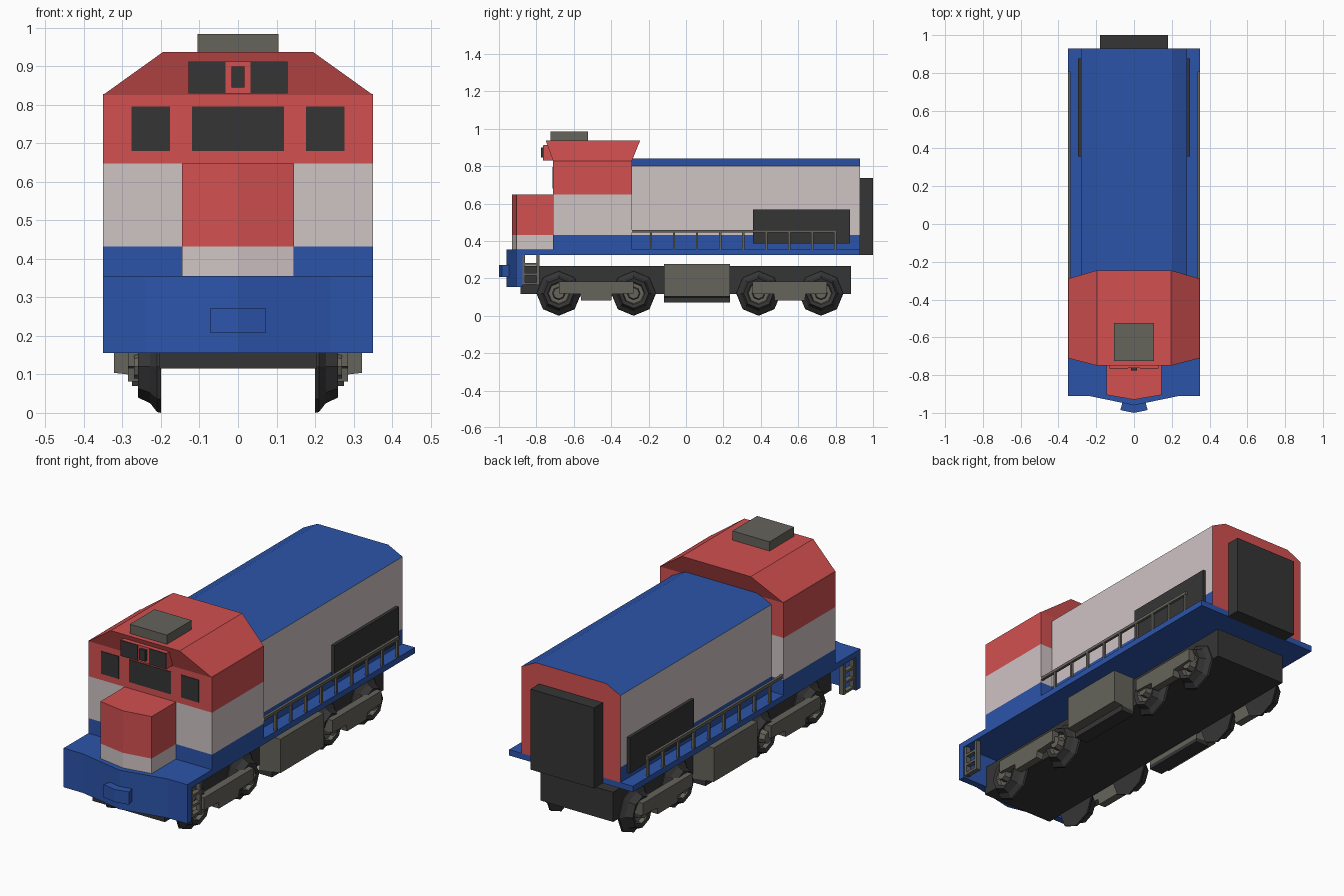
import bpy, bmesh, math
from mathutils import Vector

if "Cube" in bpy.data.objects:
    bpy.data.objects.remove(bpy.data.objects["Cube"])


def material(name, rgb):
    m = bpy.data.materials.new(name)
    lin = [((c / 255 + 0.055) / 1.055) ** 2.4 for c in rgb]
    m.diffuse_color = (*lin, 1)
    m.use_nodes = True
    m.node_tree.nodes["Principled BSDF"].inputs["Base Color"].default_value = m.diffuse_color
    return m


RED = material("red paint", (210, 80, 80))
BLUE = material("blue paint", (44, 84, 170))
WHITE = material("pale grey paint", (207, 195, 196))
DARK = material("dark metal", (53, 53, 53))
GREY = material("warm grey metal", (101, 99, 91))


def finish(name, bm, mats, rule=None):
    bmesh.ops.recalc_face_normals(bm, faces=bm.faces)
    if rule:
        for f in bm.faces:
            f.material_index = rule(f.calc_center_median(), f.normal)
    me = bpy.data.meshes.new(name)
    bm.to_mesh(me)
    bm.free()
    for m in mats:
        me.materials.append(m)
    ob = bpy.data.objects.new(name, me)
    bpy.context.collection.objects.link(ob)
    return ob


def prism(name, pts, axis, a, b, mats, rule=None, cuts=()):
    """Extrude a 2D outline from a to b along an axis; cut at heights for paint bands."""
    bm = bmesh.new()
    place = {'x': lambda u, v, w: (w, u, v), 'y': lambda u, v, w: (u, w, v),
             'z': lambda u, v, w: (u, v, w)}[axis]
    lo = [bm.verts.new(place(u, v, a)) for u, v in pts]
    hi = [bm.verts.new(place(u, v, b)) for u, v in pts]
    n = len(pts)
    bm.faces.new(lo)
    bm.faces.new(hi)
    for i in range(n):
        bm.faces.new((lo[i], lo[(i + 1) % n], hi[(i + 1) % n], hi[i]))
    for z in cuts:
        bmesh.ops.bisect_plane(bm, geom=bm.verts[:] + bm.edges[:] + bm.faces[:],
                               plane_co=(0, 0, z), plane_no=(0, 0, 1))
    return finish(name, bm, mats, rule)


def box(name, x0, x1, y0, y1, z0, z1, mat):
    return prism(name, [(x0, y0), (x1, y0), (x1, y1), (x0, y1)], 'z', z0, z1, [mat])


def mirror_pts(half):
    return half + [(-x, y) for x, y in reversed(half) if x != 0]


def mirror(ob):
    ob.modifiers.new("mirror", 'MIRROR').use_axis = (True, False, False)


BANDS = (0.432, 0.647)


def band(c, n):
    return 0 if c.z < BANDS[0] else 1 if c.z < BANDS[1] else 2


# Deck, front pilot and coupler
bow = [(0, -0.96), (0.07, -0.945), (0.24, -0.91), (0.35, -0.91)]
prism("deck", mirror_pts(bow + [(0.35, 0.93)]), 'z', 0.325, 0.355, [BLUE])
prism("front_pilot", mirror_pts(bow + [(0.35, -0.875)]), 'z', 0.155, 0.354, [BLUE])
prism("coupler", mirror_pts([(0, -1.0), (0.072, -0.985), (0.06, -0.94)]), 'z', 0.207, 0.272, [BLUE])

# Nose: pale base, red above
prism("nose", mirror_pts([(0, -0.93), (0.145, -0.905), (0.145, -0.70)]), 'z', 0.355, 0.647,
      [WHITE, RED], lambda c, n: int(c.z > BANDS[0]), BANDS[:1])

# Cab walls with three paint bands
prism("cab", [(-0.35, -0.71), (0.35, -0.71), (0.35, -0.29), (-0.35, -0.29)], 'z', 0.355, 0.828,
      [BLUE, WHITE, RED], band, BANDS)

# Cab roof: narrower at the top across, longer along the body
bm = bmesh.new()
for x, y0, y1, z in ((0.35, -0.71, -0.29, 0.826), (0.195, -0.75, -0.245, 0.937)):
    for sx in (-1, 1):
        for y in (y0, y1):
            bm.verts.new((sx * x, y, z))
bmesh.ops.convex_hull(bm, input=bm.verts)
bmesh.ops.dissolve_limit(bm, angle_limit=0.01, verts=bm.verts[:], edges=bm.edges[:])
finish("cab_roof", bm, [RED])
box("roof_unit", -0.105, 0.105, -0.725, -0.525, 0.93, 0.984, GREY)

# Windscreen panes
for nm, x0, x1 in (("left", -0.277, -0.176), ("centre", -0.119, 0.119), ("right", 0.176, 0.277)):
    box(nm + "_window", x0, x1, -0.713, -0.705, 0.68, 0.795, DARK)

# Headlight housing with side boards and lamp
box("headlight_housing", -0.129, 0.129, -0.762, -0.71, 0.83, 0.912, RED)
for s in (-1, 1):
    x0, x1 = sorted((s * 0.032, s * 0.129))
    box("side_board", x0, x1, -0.765, -0.758, 0.831, 0.911, DARK)
box("headlight", -0.017, 0.017, -0.775, -0.76, 0.845, 0.9, DARK)

# Long hood: blue sill and roof, pale sides, red rear end
prism("hood", mirror_pts([(0.28, 0.355), (0.28, 0.80), (0.20, 0.84)]), 'y', -0.295, 0.93,
      [BLUE, WHITE, RED],
      lambda c, n: 2 if n.y > 0.9 else 0 if (n.z > 0.1 or c.z < BANDS[0]) else 1, BANDS[:1])
box("rear_box", -0.18, 0.18, 0.925, 1.0, 0.325, 0.737, DARK)
mirror(box("side_grille", 0.275, 0.296, 0.357, 0.877, 0.385, 0.568, DARK))

# Walkway handrails
mirror(box("handrail", 0.336, 0.35, -0.29, 0.807, 0.444, 0.459, GREY))
for i in range(9):
    y = -0.187 + i * 0.1232
    mirror(box("rail_post", 0.337, 0.349, y - 0.006, y + 0.006, 0.35, 0.45, GREY))

# Front steps
for y in (-0.868, -0.79):
    mirror(box("step_rail", 0.32, 0.345, y - 0.008, y + 0.008, 0.165, 0.33, GREY))
for z in (0.172, 0.222, 0.275):
    mirror(box("step_rung", 0.32, 0.345, -0.868, -0.79, z - 0.006, z + 0.006, GREY))

# Underframe and side tanks
box("underframe", -0.205, 0.205, -0.885, 0.882, 0.115, 0.267, DARK)
mirror(prism("side_tank", [(0.2, 0.09), (0.322, 0.104), (0.322, 0.277), (0.2, 0.277)],
             'y', -0.118, 0.235, [GREY]))
mirror(box("tank_base", 0.2, 0.275, -0.118, 0.235, 0.07, 0.105, DARK))


# Wheels: eight-sided stepped discs with a grey hub
def wheel(y):
    bm = bmesh.new()
    rings = []
    for x, r in ((0.2, 0.12), (0.21, 0.118), (0.228, 0.095), (0.26, 0.08), (0.255, 0.06),
                 (0.235, 0.055), (0.235, 0.035), (0.27, 0.03)):
        rings.append([bm.verts.new((x, y + r * math.sin(k * math.pi / 4),
                                    0.12 - r * math.cos(k * math.pi / 4))) for k in range(8)])
    for j in range(len(rings) - 1):
        for k in range(8):
            m = (k + 1) % 8
            f = bm.faces.new((rings[j][k], rings[j][m], rings[j + 1][m], rings[j + 1][k]))
            f.material_index = int(j >= 4)
    bm.faces.new(rings[0])
    bm.faces.new(rings[-1]).material_index = 1
    mirror(finish("wheel", bm, [DARK, GREY]))


# Bogies: two wheels and a side frame each
for c, half in ((-0.48, 0.2), (0.555, 0.167)):
    for s in (-1, 1):
        wheel(c + s * half)
    mirror(prism("bogie_frame", [(c + u, v) for u, v in
                                 ((-0.2, 0.12), (-0.085, 0.115), (-0.08, 0.082), (0.08, 0.082),
                                  (0.085, 0.115), (0.2, 0.12), (0.2, 0.183), (-0.2, 0.183))],
                 'x', 0.245, 0.285, [GREY]))
